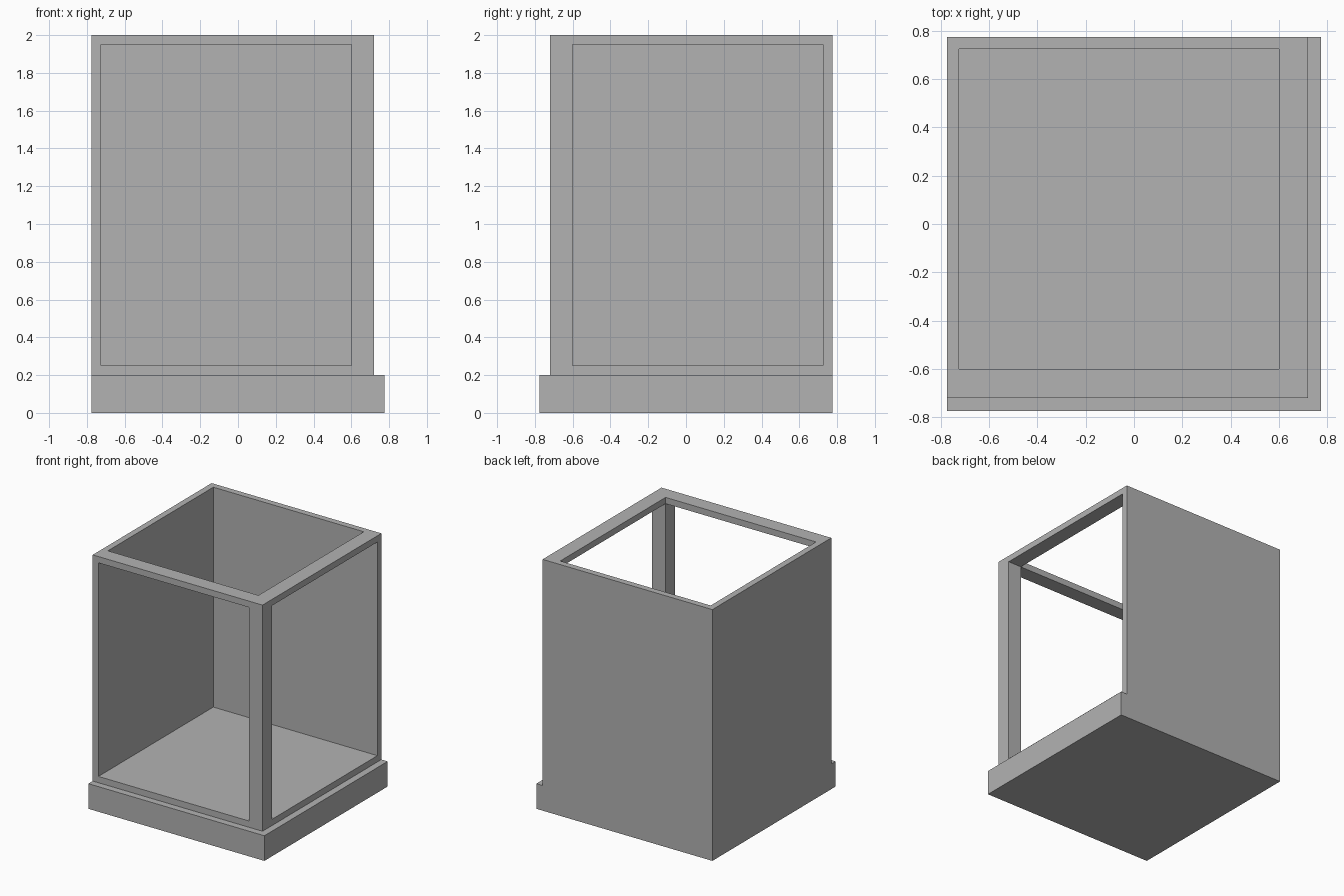
import bpy
import bmesh
from itertools import product
from math import radians

cube = bpy.data.objects.get("Cube")
if cube:
    bpy.data.objects.remove(cube, do_unlink=True)

grey = bpy.data.materials.new("plain_grey")
grey.use_nodes = True
colour = (0.448, 0.448, 0.448, 1)
grey.diffuse_color = colour
grey.node_tree.nodes["Principled BSDF"].inputs["Base Color"].default_value = colour


def build_cells(name, cuts, is_solid):
    """Keep the outer skin of the solid cells in a lattice of cut planes."""
    bm = bmesh.new()
    cells = list(product(*(range(len(c) - 1) for c in cuts)))
    solid = {c for c in cells if is_solid(*c)}
    for cell in solid:
        for axis, side in product(range(3), (0, 1)):
            neighbour = list(cell)
            neighbour[axis] += 2 * side - 1
            if tuple(neighbour) in solid:
                continue
            u, v = (axis + 1) % 3, (axis + 2) % 3
            corners = []
            for du, dv in ((0, 0), (1, 0), (1, 1), (0, 1)):
                idx = list(cell)
                idx[axis] += side
                idx[u] += du
                idx[v] += dv
                corners.append(bm.verts.new([cuts[a][idx[a]] for a in range(3)]))
            bm.faces.new(corners if side else corners[::-1])
    bmesh.ops.remove_doubles(bm, verts=bm.verts, dist=0.0001)
    bmesh.ops.dissolve_limit(bm, angle_limit=radians(1), verts=bm.verts, edges=bm.edges)
    mesh = bpy.data.meshes.new(name)
    bm.to_mesh(mesh)
    bm.free()
    mesh.materials.append(grey)
    obj = bpy.data.objects.new(name, mesh)
    bpy.context.collection.objects.link(obj)
    return obj


# Plinth
HALF = 0.775
build_cells("plinth", [(-HALF, HALF), (-HALF, HALF), (0, 0.2)], lambda i, j, k: True)


# Case: solid left wall, back wall and floor; open frame at front, right and top
def case_solid(i, j, k):
    panel = i == 0 or j == 2 or k == 0
    bar = (i == 2) + (j == 0) + (k == 2) >= 2
    return panel or bar


build_cells("open_case",
            [(-HALF, -0.725, 0.6, 0.72),
             (-0.72, -0.6, 0.725, HALF),
             (0.2, 0.25, 1.95, 2.0)],
            case_solid)
